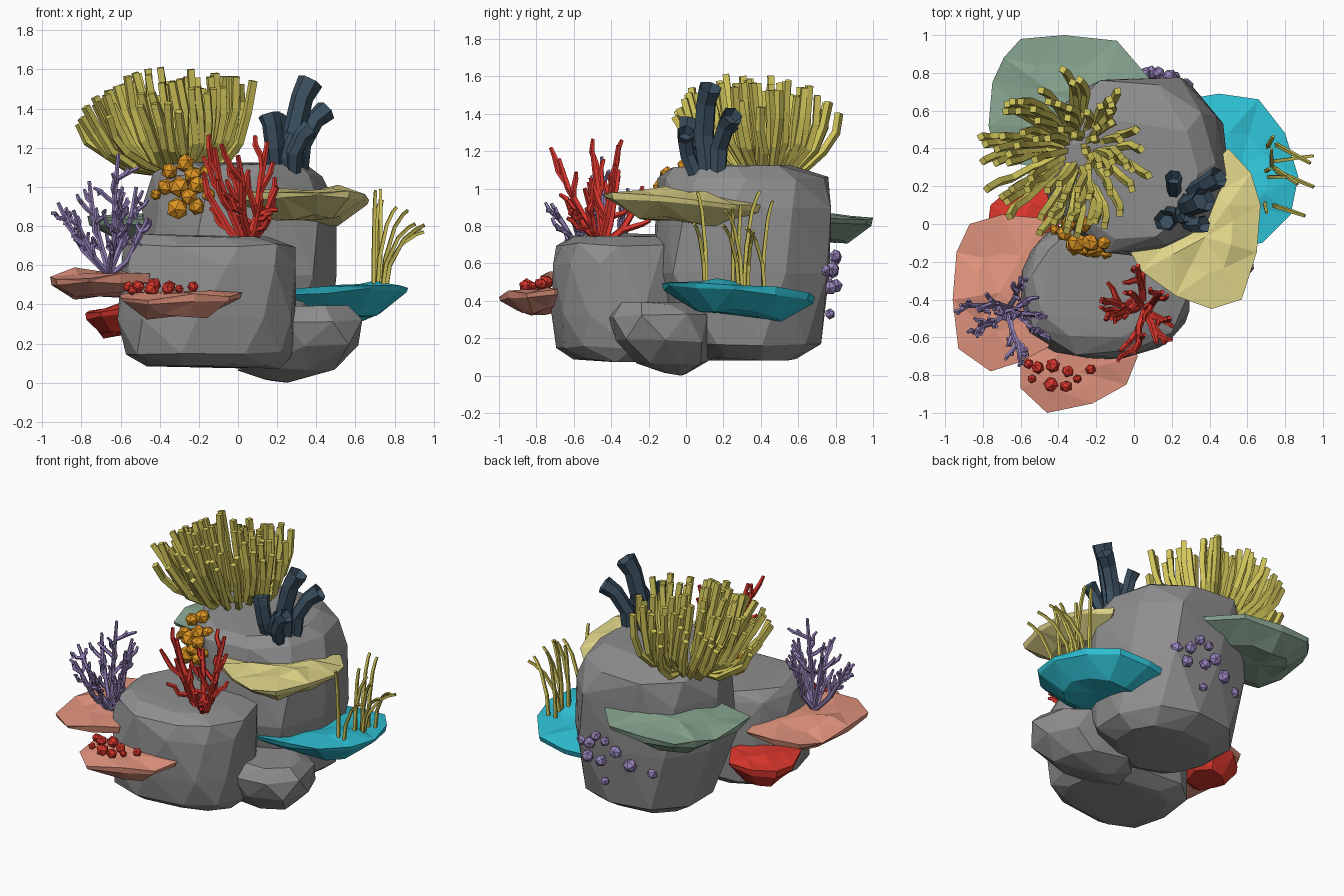
import bpy, bmesh, math, random
from mathutils import Vector, Matrix

rng = random.Random(7)
cube = bpy.data.objects.get("Cube")
if cube:
    bpy.data.objects.remove(cube, do_unlink=True)


def material(name, *rgb):
    """Flat colour given as display values, stored linear."""
    lin = [((c / 255 + 0.055) / 1.055) ** 2.4 for c in rgb] + [1]
    m = bpy.data.materials.new(name)
    m.use_nodes = True
    m.diffuse_color = lin
    node = next(n for n in m.node_tree.nodes if n.type == 'BSDF_PRINCIPLED')
    node.inputs["Base Color"].default_value = lin
    return m


grey = material("rock grey", 142, 142, 142)
salmon = material("salmon", 226, 148, 126)
sage = material("sage green", 137, 166, 145)
red = material("coral red", 224, 56, 46)
cyan = material("cyan", 46, 192, 212)
pale = material("pale yellow", 225, 214, 138)
olive = material("olive yellow", 210, 198, 90)
orange = material("orange", 224, 150, 34)
slate = material("slate blue", 58, 79, 95)
purple = material("purple", 155, 135, 192)


def finish(name, bm, mat):
    bmesh.ops.recalc_face_normals(bm, faces=bm.faces)
    mesh = bpy.data.meshes.new(name)
    bm.to_mesh(mesh)
    bm.free()
    mesh.materials.append(mat)
    ob = bpy.data.objects.new(name, mesh)
    bpy.context.collection.objects.link(ob)


def wobble(s):
    return Vector([rng.uniform(-s, s) for _ in range(3)])


def rock(name, rings, sides=10, power=2.5, rough=0.022):
    """Faceted boulder: hull of rounded-square rings (z, cx, cy, rx, ry)."""
    bm = bmesh.new()
    for z, cx, cy, rx, ry in rings:
        turn = rng.random()
        for i in range(sides):
            a = (i + turn) * math.tau / sides
            c, s = math.cos(a), math.sin(a)
            c = math.copysign(abs(c) ** (2 / power), c)
            s = math.copysign(abs(s) ** (2 / power), s)
            p = Vector((cx + rx * c, cy + ry * s, z)) + wobble(rough)
            p.z = z + (p.z - z) * 0.5
            bm.verts.new(p)
    hull = bmesh.ops.convex_hull(bm, input=bm.verts)
    inner = [v for v in hull["geom_interior"] if isinstance(v, bmesh.types.BMVert)]
    bmesh.ops.delete(bm, geom=inner, context='VERTS')
    finish(name, bm, grey)


def shelf(name, mat, outline, z, depth, slope=(0, 0), bump=0.02):
    """Plate coral: thin rim, gently uneven top, bowl-shaped underside."""
    n = len(outline)
    mid = sum((Vector(p) for p in outline), Vector((0, 0))) / n
    bm = bmesh.new()

    def point(p, scale, dz):
        d = (Vector(p) - mid) * scale
        return bm.verts.new((mid.x + d.x, mid.y + d.y,
                             z + dz + d.dot(Vector(slope))))

    rings = []
    for scale, dz, j in ((0.5, bump, bump), (1, 0, 0.015),
                         (0.97, -0.03, 0.01), (0.55, -depth, 0.02)):
        rings.append([point(p, scale, dz + rng.uniform(-j, j)) for p in outline])
    top, bottom = point(mid, 0, bump), point(mid, 0, -depth)
    for i in range(n):
        k = (i + 1) % n
        bm.faces.new((top, rings[0][i], rings[0][k]))
        bm.faces.new((bottom, rings[-1][k], rings[-1][i]))
        for a, b in zip(rings, rings[1:]):
            bm.faces.new((a[i], b[i], b[k], a[k]))
    bmesh.ops.triangulate(bm, faces=bm.faces)
    finish(name, bm, mat)


def sweep(bm, path, radii, sides):
    """Tube along a path; returns the end cap."""
    path = [Vector(p) for p in path]
    normal, prev = Vector((0.6, 0.8, 0.1)), None
    for i, p in enumerate(path):
        t = (path[min(i + 1, len(path) - 1)] - path[max(i - 1, 0)]).normalized()
        normal = (normal - t * normal.dot(t)).normalized()
        side = t.cross(normal)
        ring = []
        for k in range(sides):
            a = k * math.tau / sides
            ring.append(bm.verts.new(p + (normal * math.cos(a) + side * math.sin(a)) * radii[i]))
        if prev:
            for k in range(sides):
                j = (k + 1) % sides
                bm.faces.new((prev[k], prev[j], ring[j], ring[k]))
        else:
            bm.faces.new(ring[::-1])
        prev = ring
    return bm.faces.new(prev)


def branch(bm, start, tip, r, twigs, reach):
    """Slightly bent stem that grows shorter, upturned side twigs."""
    start, tip = Vector(start), Vector(tip)
    span = tip - start
    sag = Vector((span.x, span.y, -span.z * 0.5)) * 0.1
    path = [start, start + span * 0.35 + sag + wobble(0.012),
            start + span * 0.7 + sag * 0.7 + wobble(0.012), tip]
    sweep(bm, path, [r, r * 0.95, r * 0.85, r * 0.6], 5)
    for i in range(twigs):
        f = 0.9 + 1.6 * (i + rng.random() * 0.6) / twigs
        k = int(f)
        root = path[k].lerp(path[k + 1], f - k)
        way = span.normalized() + wobble(0.85) + Vector((0, 0, 0.2))
        end = root + way.normalized() * span.length * reach * rng.uniform(0.7, 1.2)
        branch(bm, root, end, r * 0.85, twigs // 4, reach)


def coral(name, mat, base, tips, r, twigs, reach):
    bm = bmesh.new()
    for tip in tips:
        branch(bm, Vector(base) + wobble(0.015), tip, r, twigs, reach)
    finish(name, bm, mat)


def beads(name, mat, items):
    """Cluster of small faceted balls (x, y, z, radius)."""
    bm = bmesh.new()
    for x, y, z, r in items:
        turn = Matrix.Rotation(rng.uniform(0, 3), 4, wobble(1).normalized())
        bmesh.ops.create_icosphere(bm, subdivisions=1, radius=r,
                                   matrix=Matrix.Translation((x, y, z)) @ turn)
    finish(name, bm, mat)


# Boulders
rock("back_rock", [(0.09, 0.05, 0.34, 0.33, 0.27), (0.17, 0.04, 0.32, 0.43, 0.4),
                   (0.55, 0.02, 0.31, 0.49, 0.48), (0.9, 0.02, 0.31, 0.49, 0.48),
                   (1.06, 0.01, 0.31, 0.44, 0.46), (1.12, -0.01, 0.25, 0.35, 0.33)],
     power=2.2)
rock("front_rock", [(0.08, -0.14, -0.34, 0.34, 0.26), (0.15, -0.16, -0.35, 0.43, 0.34),
                    (0.33, -0.17, -0.36, 0.46, 0.36), (0.6, -0.15, -0.35, 0.43, 0.37),
                    (0.7, -0.15, -0.34, 0.43, 0.35), (0.75, -0.18, -0.31, 0.34, 0.28)],
     power=2.6)
rock("side_rock", [(0.01, 0.2, -0.05, 0.07, 0.07), (0.07, 0.25, -0.08, 0.25, 0.19),
                   (0.19, 0.32, -0.11, 0.3, 0.26), (0.32, 0.34, -0.15, 0.29, 0.26),
                   (0.39, 0.32, -0.18, 0.24, 0.18)], sides=8, power=2.4)

# Plate corals
shelf("back_shelf", sage, [(-0.6, 0.98), (-0.37, 1), (-0.09, 0.97), (0.1, 0.75), (0, 0.5),
                           (-0.4, 0.28), (-0.73, 0.34), (-0.77, 0.52), (-0.75, 0.75),
                           (-0.69, 0.88)], 0.84, 0.12)
shelf("left_shelf", salmon, [(-0.96, -0.4), (-0.94, -0.15), (-0.87, 0), (-0.7, 0.05),
                             (-0.48, 0.03), (-0.42, -0.35), (-0.45, -0.65), (-0.6, -0.73),
                             (-0.76, -0.78), (-0.93, -0.66)], 0.54, 0.1, (0.04, 0), 0.03)
shelf("front_shelf", salmon, [(-0.6, -0.72), (-0.6, -0.87), (-0.46, -1), (-0.22, -0.95),
                              (-0.04, -0.85), (0.02, -0.7), (-0.03, -0.58),
                              (-0.5, -0.58)], 0.45, 0.11, (0.02, 0.06), 0.01)
shelf("low_left_shelf", red, [(-0.78, -0.05), (-0.76, 0.1), (-0.64, 0.2), (-0.48, 0.22),
                              (-0.38, 0.05), (-0.45, -0.2), (-0.7, -0.26)],
      0.38, 0.13, (0.15, 0), 0.03)
shelf("right_shelf", cyan, [(0.33, 0.67), (0.45, 0.69), (0.66, 0.66), (0.8, 0.48),
                            (0.87, 0.25), (0.83, 0.05), (0.68, -0.1), (0.45, -0.13),
                            (0.22, -0.12), (0.25, 0.35)], 0.46, 0.13, (0.09, -0.1))
shelf("upper_shelf", pale, [(-0.03, -0.13), (0.04, -0.25), (0.22, -0.38), (0.41, -0.45),
                            (0.57, -0.4), (0.65, -0.15), (0.67, 0.1), (0.62, 0.27),
                            (0.5, 0.4), (0.35, 0.25), (0.15, -0.02)],
      0.95, 0.12, (0, -0.09), 0.03)

# Anemone: a bowl of upturned tentacles
bm = bmesh.new()
count = 78
for i in range(count):
    f = (i + 6) / (count + 6)
    a = i * 2.39996 + rng.uniform(-0.25, 0.25)
    out = Vector((math.cos(a), math.sin(a), 0))
    reach = 0.475 * math.sqrt(f) * rng.uniform(0.86, 1.04)
    top = 1.6 - 0.17 * f + 0.08 * out.x * f + rng.uniform(-0.07, 0.04)
    base = Vector((-0.31, 0.39, 1.07))
    lift = Vector((-0.07, -0.04, top - base.z))
    path = [base + out * reach * 0.2]
    for spread, rise in ((0.54, 0.12), (0.78, 0.35), (0.92, 0.67), (1, 1)):
        path.append(base + out * reach * spread + lift * rise + wobble(0.01))
    sweep(bm, path, [0.018, 0.022, 0.024, 0.024, 0.024], 4)
finish("anemone", bm, olive)

# Tube sponge with hollow ends
bm = bmesh.new()
for x, y, z, r in [(0.37, 0.13, 1.54, 0.064), (0.45, 0.25, 1.39, 0.056), (0.16, 0.02, 1.37, 0.056),
                   (0.37, 0.0, 1.3, 0.048), (0.28, 0.05, 1.25, 0.045), (0.21, 0.25, 1.35, 0.045)]:
    foot, tip = Vector((0.22, 0.12, 1.02)).lerp(Vector((x, y, 1.02)), 0.4), Vector((x, y, z))
    bend = Vector((-0.2 * (x - 0.2), -0.03, 0.03))
    cap = sweep(bm, [foot, foot.lerp(tip, 0.45) + bend, foot.lerp(tip, 0.8) + bend * 0.7, tip],
                [r * 0.75, r * 0.9, r * 0.9, r * 1.05], 6)
    cap.normal_update()
    inward = cap.normal * -0.05
    bmesh.ops.inset_individual(bm, faces=[cap], thickness=r * 0.35)
    bmesh.ops.translate(bm, vec=inward, verts=cap.verts)
finish("tube_sponge", bm, slate)

# Branching corals
coral("red_coral", red, (0.05, -0.45, 0.7),
      [(-0.12, -0.5, 1.2), (-0.17, -0.4, 1.0), (0.0, -0.68, 1.16), (0.15, -0.36, 1.23),
       (0.2, -0.54, 1.0), (0.02, -0.22, 0.98), (0.12, -0.63, 0.94),
       (-0.02, -0.36, 1.1)], 0.021, 3, 0.38)
coral("purple_coral", purple, (-0.66, -0.46, 0.55),
      [(-0.92, -0.43, 0.92), (-0.84, -0.58, 0.88), (-0.61, -0.45, 1.17), (-0.6, -0.72, 0.92),
       (-0.46, -0.6, 0.84), (-0.59, -0.31, 1.0), (-0.76, -0.4, 1.03),
       (-0.52, -0.48, 1.0)], 0.016, 6, 0.23)

# Sea grass
bm = bmesh.new()
for i in range(10):
    y = (0.1, 0.11, 0.25, 0.28, 0.28, 0.3, 0.31, 0.33, 0.41, 0.42)[i]
    foot = Vector((0.68 + rng.uniform(0, 0.08), y, 0.46))
    far = (0.17, 0.01, 0.1, 0.2, 0.02, 0.13, 0.0, 0.22, 0.03, 0.18)[i]
    lean = Vector((far, rng.uniform(-0.1, 0.09), 0))
    rise = Vector((0, 0, 0.53 - far * 0.7 - rng.uniform(0, 0.08)))
    path = [foot + lean * t * t + rise * h
            for t, h in ((0, 0), (0.35, 0.42), (0.7, 0.8), (0.9, 0.95), (1, 1))]
    sweep(bm, path, [0.013, 0.013, 0.012, 0.011, 0.01], 4)
finish("sea_grass", bm, olive)

# Bead clusters
beads("orange_beads", orange,
      [(-0.27, 0.0, 1.12, 0.05), (-0.35, 0.0, 1.08, 0.045), (-0.23, -0.1, 1.06, 0.05),
       (-0.3, -0.1, 1.0, 0.058), (-0.21, -0.13, 1.01, 0.05), (-0.37, -0.05, 1.0, 0.045),
       (-0.31, -0.11, 0.89, 0.06), (-0.42, -0.03, 0.96, 0.03), (-0.21, -0.14, 0.9, 0.045),
       (-0.16, -0.1, 1.08, 0.04), (-0.25, -0.13, 0.95, 0.048), (-0.15, -0.15, 0.96, 0.038)])
beads("red_beads", red,
      [(-0.56, -0.74, 0.49, 0.03), (-0.51, -0.76, 0.49, 0.036), (-0.43, -0.75, 0.5, 0.04),
       (-0.35, -0.78, 0.49, 0.034), (-0.23, -0.77, 0.49, 0.03), (-0.44, -0.85, 0.48, 0.042),
       (-0.36, -0.86, 0.48, 0.034), (-0.54, -0.82, 0.47, 0.025), (-0.3, -0.82, 0.48, 0.024)])
beads("purple_beads", purple,
      [(0.06, 0.8, 0.62, 0.032), (0.13, 0.8, 0.64, 0.036), (0.19, 0.78, 0.57, 0.042),
       (0.27, 0.73, 0.56, 0.048), (0.09, 0.8, 0.48, 0.04), (0.21, 0.77, 0.47, 0.042),
       (-0.01, 0.78, 0.56, 0.044), (-0.1, 0.75, 0.48, 0.048), (-0.23, 0.69, 0.44, 0.042),
       (0.08, 0.77, 0.33, 0.03)])
